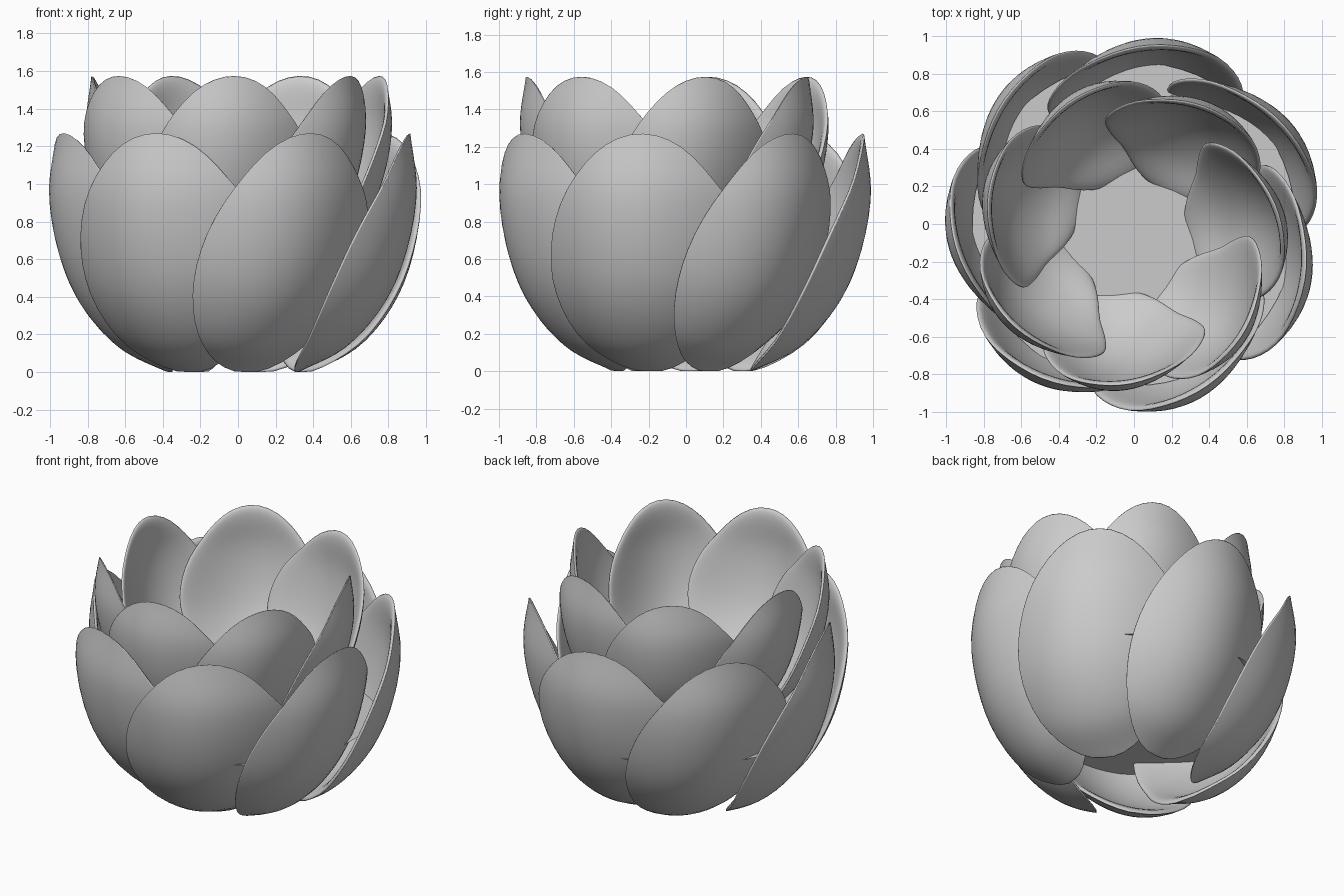
import bpy, bmesh, math
from mathutils import Vector

if "Cube" in bpy.data.objects:
    bpy.data.objects.remove(bpy.data.objects["Cube"])

RINGS, SEGS = 14, 48


def smooth_path(pts, n=24):
    """Catmull-Rom curve resampled evenly by length; returns s -> (point, inward normal)."""
    p = [Vector(q) for q in pts]
    p = [2 * p[0] - p[1]] + p + [2 * p[-1] - p[-2]]
    dense = []
    for i in range(1, len(p) - 2):
        a, b, c, d = p[i - 1:i + 3]
        for j in range(n):
            t = j / n
            dense.append(0.5 * (2 * b + (c - a) * t + (2 * a - 5 * b + 4 * c - d) * t * t
                                + (3 * b - a - 3 * c + d) * t ** 3))
    dense.append(p[-2])
    lens = [0.0]
    for a, b in zip(dense, dense[1:]):
        lens.append(lens[-1] + (b - a).length)

    def at(s):
        target = max(0.0, min(1.0, s)) * lens[-1]
        for i in range(1, len(dense)):
            if lens[i] >= target:
                f = (target - lens[i - 1]) / (lens[i] - lens[i - 1])
                return dense[i - 1].lerp(dense[i], f)
        return dense[-1]

    def frame(s):
        tan = (at(s + 0.04) - at(s - 0.04)).normalized()
        return at(s), Vector((-tan.y, tan.x))
    return frame


profile = [(0.35, 0.0), (0.61, 0.13), (0.81, 0.35), (0.93, 0.62), (0.985, 0.95), (0.945, 1.27)]
frame = smooth_path(profile)
HALF_WIDTH, CUP, YAW, TWIST, THICK = 0.515, 0.95, 0.19, math.radians(8), 0.06


def petal(name, angle, scale, offset):
    """Cupped oval petal following the radius/height profile, with a rounded rim."""
    bm = bmesh.new()

    def vert(rho, phi, inner):
        s = 0.5 + 0.5 * rho * math.cos(phi)
        t = HALF_WIDTH * rho * math.sin(phi)
        c, n = frame(s)
        off = CUP * t * t + YAW * t
        if inner:
            off += THICK * math.sqrt(max(0.0, 1 - rho ** 6))
        r, z = c + n * off
        th = angle - TWIST * (1 - s)
        return bm.verts.new(Vector((r * math.sin(th) + t * math.cos(th),
                                    -r * math.cos(th) + t * math.sin(th),
                                    max(z, 0.0))) * scale + Vector(offset))

    radii = [math.sin(math.pi / 2 * i / RINGS) for i in range(1, RINGS + 1)]
    angs = [2 * math.pi * j / SEGS for j in range(SEGS)]
    loops = [[vert(rho, a, False) for a in angs] for rho in radii]
    loops += [[vert(rho, a, True) for a in angs] for rho in reversed(radii[:-1])]
    for A, B in zip(loops, loops[1:]):
        for j in range(SEGS):
            k = (j + 1) % SEGS
            bm.faces.new((A[j], A[k], B[k], B[j]))
    for ring, inner in ((loops[0], False), (loops[-1], True)):
        mid = vert(0, 0, inner)
        for j in range(SEGS):
            bm.faces.new((ring[j], ring[(j + 1) % SEGS], mid))
    bmesh.ops.recalc_face_normals(bm, faces=bm.faces)
    for f in bm.faces:
        f.smooth = True
    me = bpy.data.meshes.new(name)
    bm.to_mesh(me)
    bm.free()
    bpy.context.collection.objects.link(bpy.data.objects.new(name, me))


# Two staggered whorls of seven petals; the inner one is smaller, raised and slightly off-centre
for i in range(7):
    step = i * 2 * math.pi / 7
    petal(f"outer_petal_{i + 1}", math.radians(24.5) + step, 1.0, (0, 0, 0))
    petal(f"inner_petal_{i + 1}", step, 0.83, (-0.015, -0.065, 0.52))

# Flat floor that carries the inner whorl
bpy.ops.mesh.primitive_circle_add(vertices=64, radius=0.86, fill_type='NGON', location=(0, 0, 0.56))
bpy.context.object.name = "bowl_floor"
